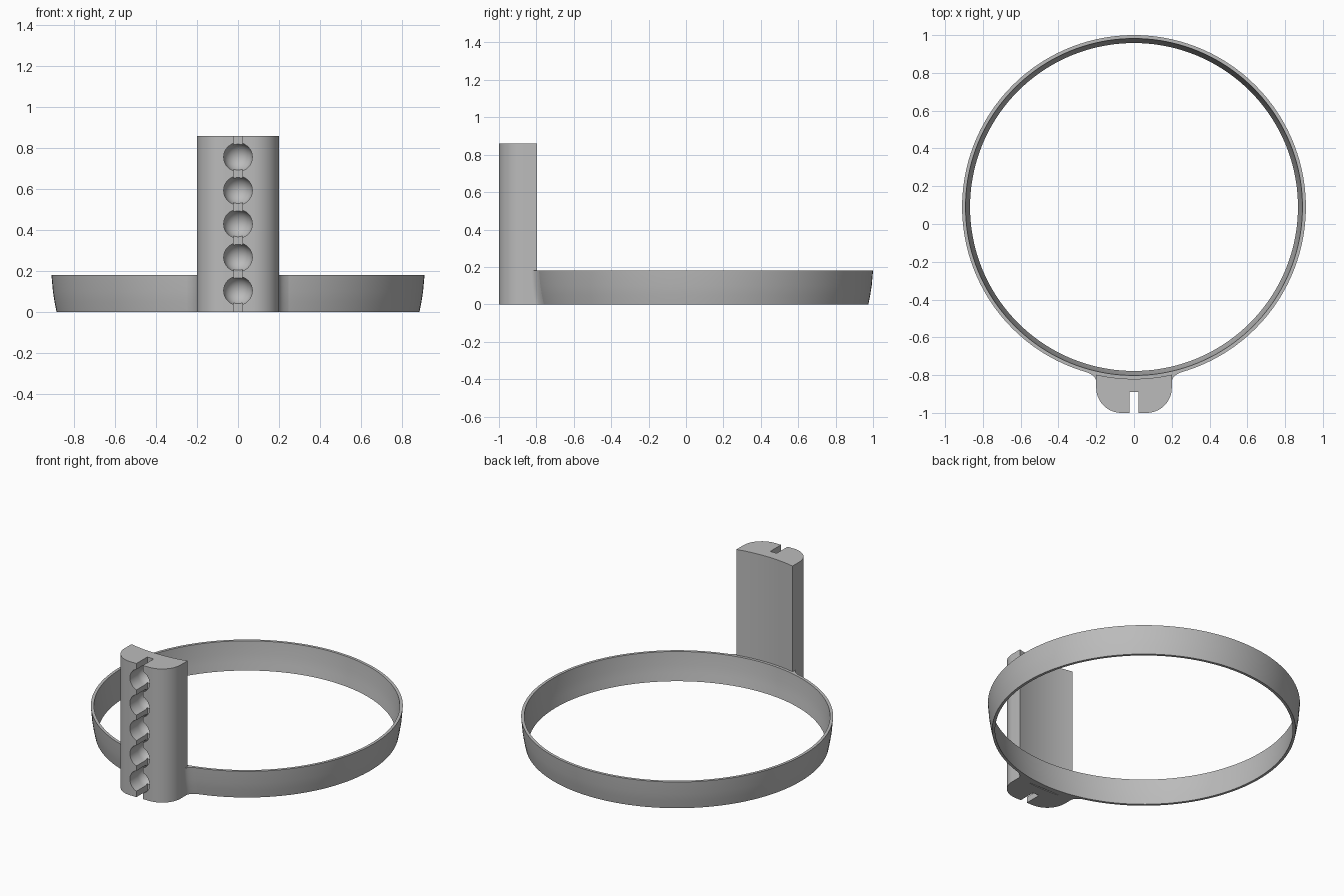
import bpy, bmesh
from math import sin, cos, pi, sqrt, radians

if "Cube" in bpy.data.objects:
    bpy.data.objects.remove(bpy.data.objects["Cube"])

RING_Y = 0.09      # ring centre
RING_H = 0.18
POST_H = 0.86
HALF_W = 0.2

grey = bpy.data.materials.new("plain grey")
grey.use_nodes = True
grey.diffuse_color = (0.5, 0.5, 0.5, 1)
grey.node_tree.nodes["Principled BSDF"].inputs["Base Color"].default_value = (0.5, 0.5, 0.5, 1)


def make_object(name, bm):
    bmesh.ops.recalc_face_normals(bm, faces=bm.faces)
    mesh = bpy.data.meshes.new(name)
    bm.to_mesh(mesh)
    bm.free()
    mesh.materials.append(grey)
    obj = bpy.data.objects.new(name, mesh)
    bpy.context.collection.objects.link(obj)
    return obj


def loft(name, sections, caps=True, closed=False):
    """Skin a list of equal-length closed outlines."""
    bm = bmesh.new()
    loops = [[bm.verts.new(p) for p in s] for s in sections]
    pairs = list(zip(loops, loops[1:]))
    if closed:
        pairs.append((loops[-1], loops[0]))
    for a, b in pairs:
        for i in range(len(a)):
            j = (i + 1) % len(a)
            bm.faces.new((a[i], a[j], b[j], b[i]))
    if caps and not closed:
        bm.faces.new(loops[0])
        bm.faces.new(loops[-1])
    return make_object(name, bm)


def arc_y(x, r):
    """Front side of a circle around the ring centre."""
    return RING_Y - sqrt(r * r - x * x)


def smooth(obj):
    bpy.ops.object.select_all(action='DESELECT')
    obj.select_set(True)
    bpy.context.view_layer.objects.active = obj
    bpy.ops.object.shade_smooth_by_angle(angle=radians(30))


# Flared ring band
profile = [(0.885, 0), (0.895, 0.05), (0.903, 0.1), (0.91, RING_H),
           (0.892, RING_H), (0.885, 0.1), (0.877, 0.05), (0.868, 0)]
N = 160
ring = loft("ring_band", [[(r * sin(2 * pi * k / N), RING_Y - r * cos(2 * pi * k / N), z)
                           for r, z in profile] for k in range(N)], closed=True)

# Upright post: rounded front corners, back follows the ring
R = 0.133
right = [(HALF_W - R + R * cos(t), -1 + R - R * sin(t))
         for t in (pi / 2 * k / 16 for k in range(17))]
front = right + [(-x, y) for x, y in reversed(right)]
back = [(x, arc_y(x, 0.91)) for x in (-HALF_W + 2 * HALF_W * k / 16 for k in range(17))]
outline = front + back
post = loft("post", [[(x, y, z) for x, y in outline] for z in (0, POST_H)])


# Cutters: cord slot and round-bottomed ball sockets
def cut(target, cutter):
    cutter.hide_render = True
    mod = target.modifiers.new("cut", 'BOOLEAN')
    mod.operation = 'DIFFERENCE'
    mod.solver = 'EXACT'
    mod.object = cutter
    bpy.context.view_layer.objects.active = target
    bpy.ops.object.modifier_apply(modifier=mod.name)
    bpy.data.objects.remove(cutter)


slot = [(-0.023, -1.1), (0.023, -1.1), (0.023, -0.89), (-0.023, -0.89)]
cut(post, loft("slot_cutter", [[(x, y, z) for x, y in slot] for z in (-0.1, POST_H + 0.1)]))

BALL, BALL_Y, SEG = 0.07, -0.92, 32
stations = [(-1.1, BALL)] + [(BALL_Y + BALL * sin(t), BALL * cos(t))
                             for t in (radians(87) * k / 10 for k in range(11))]
for n in range(5):
    zc = 0.104 + 0.163 * n
    cut(post, loft("socket_cutter", [[(r * cos(2 * pi * k / SEG), y, zc + r * sin(2 * pi * k / SEG))
                                      for k in range(SEG)] for y, r in stations]))

# Foot: concave fillets blending the post into the ring
def foot_section(z, r):
    x0, x2 = HALF_W - 0.001, 0.262
    y0, y2 = arc_y(x0, r) - 0.04, arc_y(x2, r - 0.002)
    yc = arc_y(x0, r) - 0.005
    side = []
    for k in range(11):
        t = k / 10
        side.append(((1 - t * t) * x0 + t * t * x2,
                     (1 - t) ** 2 * y0 + 2 * t * (1 - t) * yc + t * t * y2))
    inner = [(x, arc_y(x, r - 0.009)) for x in (x2 - 2 * x2 * k / 24 for k in range(25))]
    pts = side + inner + [(-x, y) for x, y in reversed(side)]
    return [(x, y, z) for x, y in pts]


foot = loft("post_foot", [foot_section(z, r) for r, z in profile[:4]])

for obj in (ring, post, foot):
    smooth(obj)
